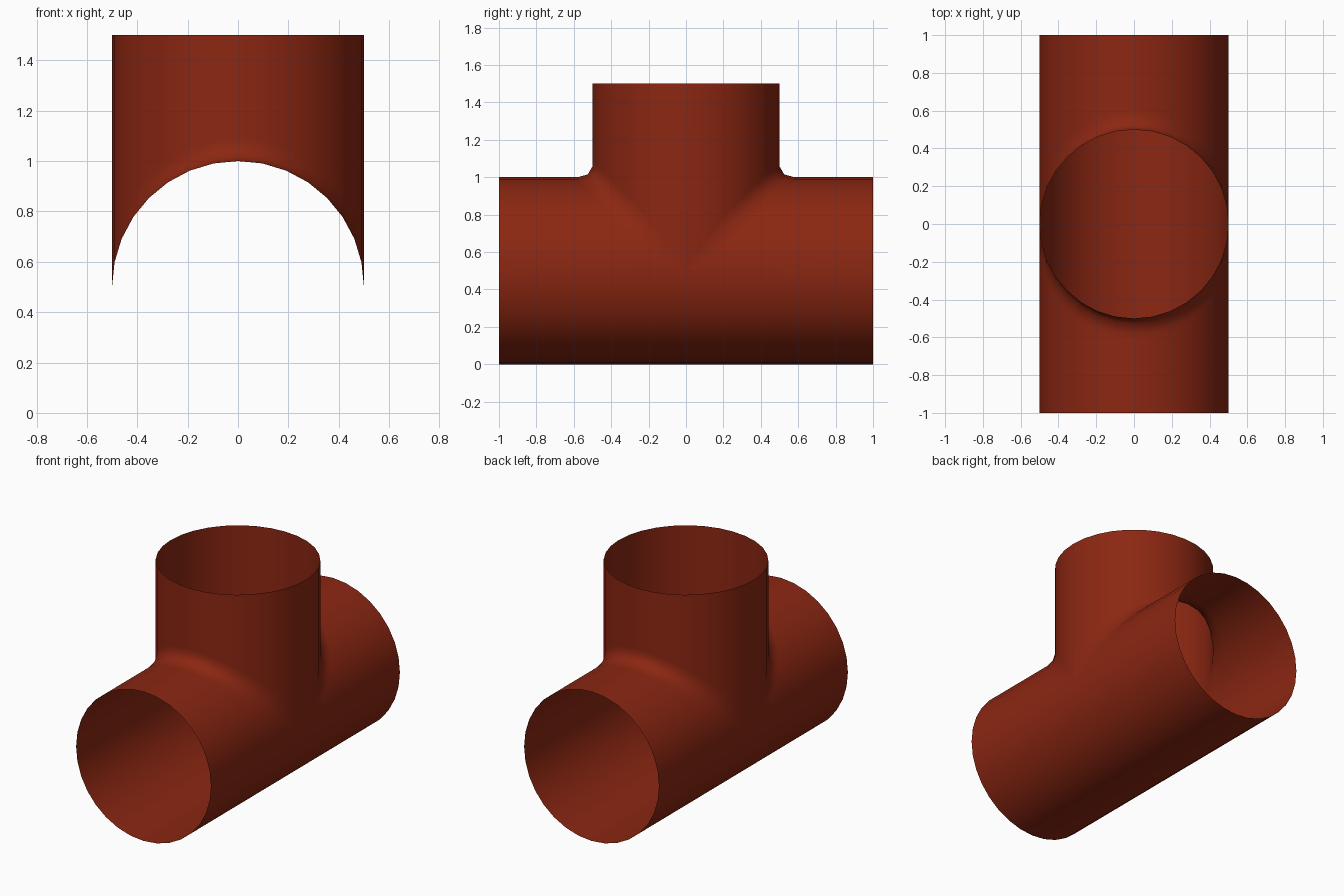
import bpy
import bmesh
from math import sin, cos, pi

cube = bpy.data.objects.get("Cube")
if cube:
    bpy.data.objects.remove(cube, do_unlink=True)

RADIUS, HALF_LENGTH, TOP = 0.5, 1.0, 1.5
SIDES = 32

# Offsets (along the pipe, up the branch) that round the inner corner
FILLET = [(0.11, 0), (0.08, 0), (0.025, 0.015), (0, 0.058), (0, 0.09)]

rust = bpy.data.materials.new("rust_red")
rust.use_nodes = True
colour = (0.26, 0.02, 0.006, 1)
rust.diffuse_color = colour
rust.node_tree.nodes["Principled BSDF"].inputs["Base Color"].default_value = colour


def add_sheet(bm, rows, flip=False):
    """Bridge neighbouring rows of points with quads."""
    grid = [[bm.verts.new(p) for p in row] for row in rows]
    for a, b in zip(grid, grid[1:]):
        for j in range(len(a) - 1):
            quad = [a[j], a[j + 1], b[j + 1], b[j]]
            bm.faces.new(quad[::-1] if flip else quad)


def elbow_row(angle, side):
    """Run in from the pipe end, round the corner and climb the branch."""
    x, reach = RADIUS * sin(angle), RADIUS * cos(angle)
    crown = RADIUS + reach
    blend = min(1, 3 * cos(angle))      # fillet fades out at the flanks
    path = [(HALF_LENGTH, crown)]
    path += [(reach + u * blend, crown + v * blend) for u, v in FILLET]
    path.append((reach, TOP))
    return [(x, side * y, z) for y, z in path]


bm = bmesh.new()
half = SIDES // 2
upper = [pi * (i / half - 0.5) for i in range(half + 1)]

# Upper pipe and branch, front and back halves
for side in (1, -1):
    add_sheet(bm, [elbow_row(a, side) for a in upper], flip=side < 0)

# Lower half of the pipe
add_sheet(bm, [[(RADIUS * sin(a + pi), y, RADIUS + RADIUS * cos(a + pi))
                for y in (HALF_LENGTH, 0, -HALF_LENGTH)] for a in upper])

bmesh.ops.remove_doubles(bm, verts=bm.verts, dist=0.0005)
for face in bm.faces:
    face.smooth = True

mesh = bpy.data.meshes.new("tee_pipe")
bm.to_mesh(mesh)
bm.free()
mesh.materials.append(rust)
pipe = bpy.data.objects.new("tee_pipe", mesh)
bpy.context.collection.objects.link(pipe)
